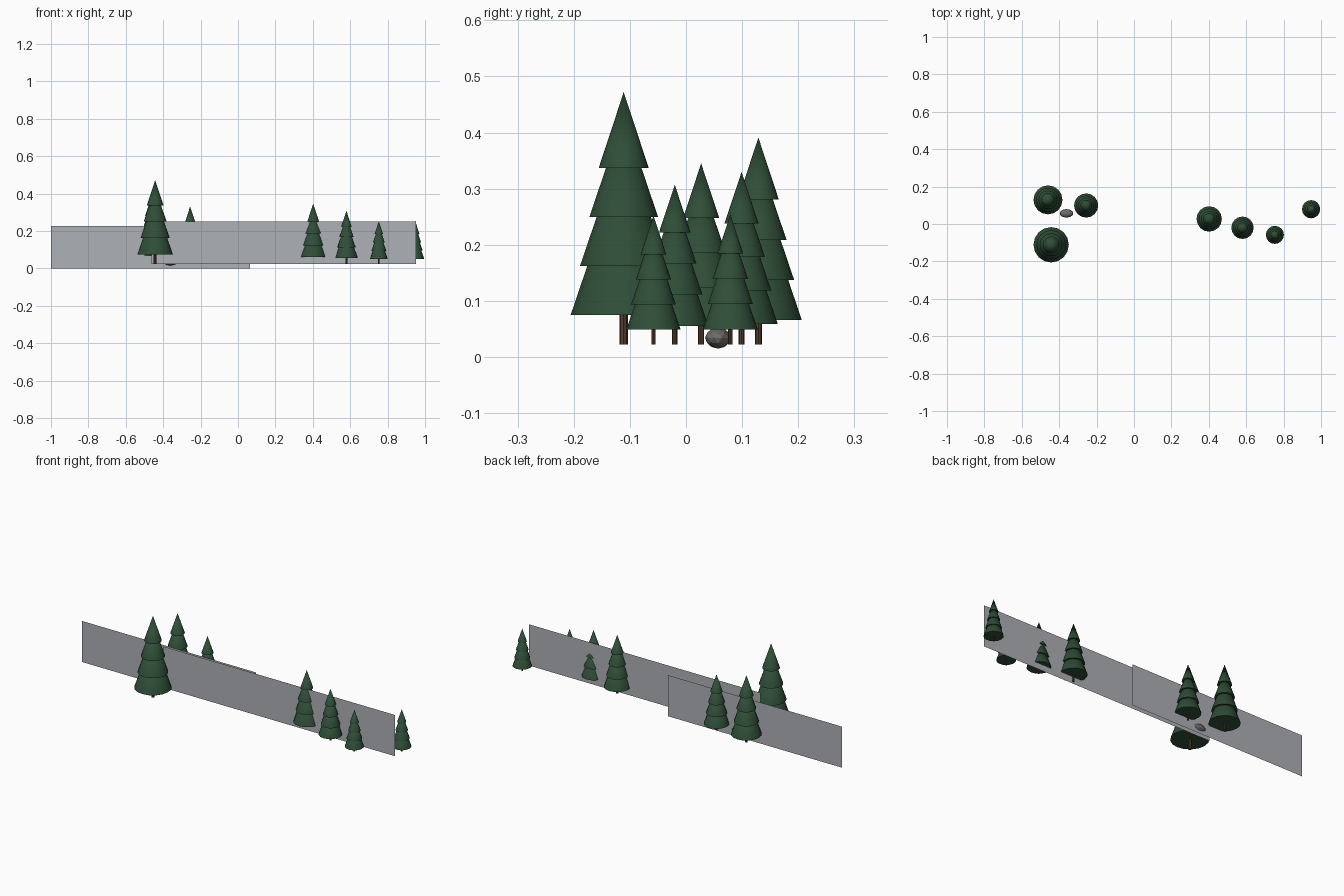
import bpy
import bmesh
from mathutils import Matrix

if "Cube" in bpy.data.objects:
    bpy.data.objects.remove(bpy.data.objects["Cube"])


def material(name, rgb):
    m = bpy.data.materials.new(name)
    m.diffuse_color = (*rgb, 1)
    m.use_nodes = True
    m.node_tree.nodes["Principled BSDF"].inputs["Base Color"].default_value = m.diffuse_color
    return m


GREEN = material("pine green", (0.028, 0.075, 0.038))
BROWN = material("bark brown", (0.085, 0.047, 0.026))
STONE = material("stone grey", (0.16, 0.155, 0.15))
PANEL = material("panel grey", (0.42, 0.44, 0.47))

GROUND = 0.022


def add_object(name, bm, mat, smooth=False):
    mesh = bpy.data.meshes.new(name)
    bm.to_mesh(mesh)
    bm.free()
    mesh.materials.append(mat)
    ob = bpy.data.objects.new(name, mesh)
    bpy.context.collection.objects.link(ob)
    if smooth:
        bpy.ops.object.select_all(action='DESELECT')
        ob.select_set(True)
        bpy.context.view_layer.objects.active = ob
        bpy.ops.object.shade_smooth_by_angle()
    return ob


def cone(bm, x, y, z, r1, r2, h, sides):
    bmesh.ops.create_cone(bm, cap_ends=True, segments=sides, radius1=r1, radius2=r2,
                          depth=h, matrix=Matrix.Translation((x, y, z + h / 2)))


def pine(index, x, y, top):
    h = top - GROUND
    # Trunk
    bm = bmesh.new()
    cone(bm, x, y, GROUND, 0.0167 * h, 0.0167 * h, 0.25 * h, 8)
    add_object(f"trunk_{index}", bm, BROWN, True)
    # Four overlapping foliage cones, shrinking upwards
    bm = bmesh.new()
    for i in range(4):
        r = (0.21 - 0.037 * i) * h
        cone(bm, x, y, GROUND + (0.118 + 0.194 * i) * h, r, 0, 2.95 * r, 16)
    # Pull the tip to the exact height
    tip = max(bm.verts, key=lambda v: v.co.z).co.z
    for v in bm.verts:
        if v.co.z > tip - 1e-5:
            v.co.z = top
    add_object(f"foliage_{index}", bm, GREEN, True)


# Pines: x, y, top height
for n, spec in enumerate([
    (-0.443, -0.111, 0.472), (-0.46, 0.129, 0.391), (-0.256, 0.099, 0.330),
    (0.402, 0.027, 0.345), (0.58, -0.02, 0.307), (0.753, -0.058, 0.252),
    (0.947, 0.079, 0.254),
], 1):
    pine(n, *spec)

# Upright flat panels
for name, x0, x1, y, z0, z1 in [
    ("rear_panel", -1.0, 0.065, 0.065, 0.0, 0.227),
    ("front_panel", -0.463, 0.952, 0.011, GROUND, 0.25),
]:
    bm = bmesh.new()
    bm.faces.new([bm.verts.new(p) for p in
                  ((x0, y, z0), (x1, y, z0), (x1, y, z1), (x0, y, z1))])
    add_object(name, bm, PANEL)

# Faceted stone
bm = bmesh.new()
bmesh.ops.create_icosphere(bm, subdivisions=2, radius=1)
bmesh.ops.scale(bm, vec=(0.037, 0.023, 0.019), verts=bm.verts)
bmesh.ops.translate(bm, vec=(-0.361, 0.057, 0.034), verts=bm.verts)
add_object("stone", bm, STONE)
